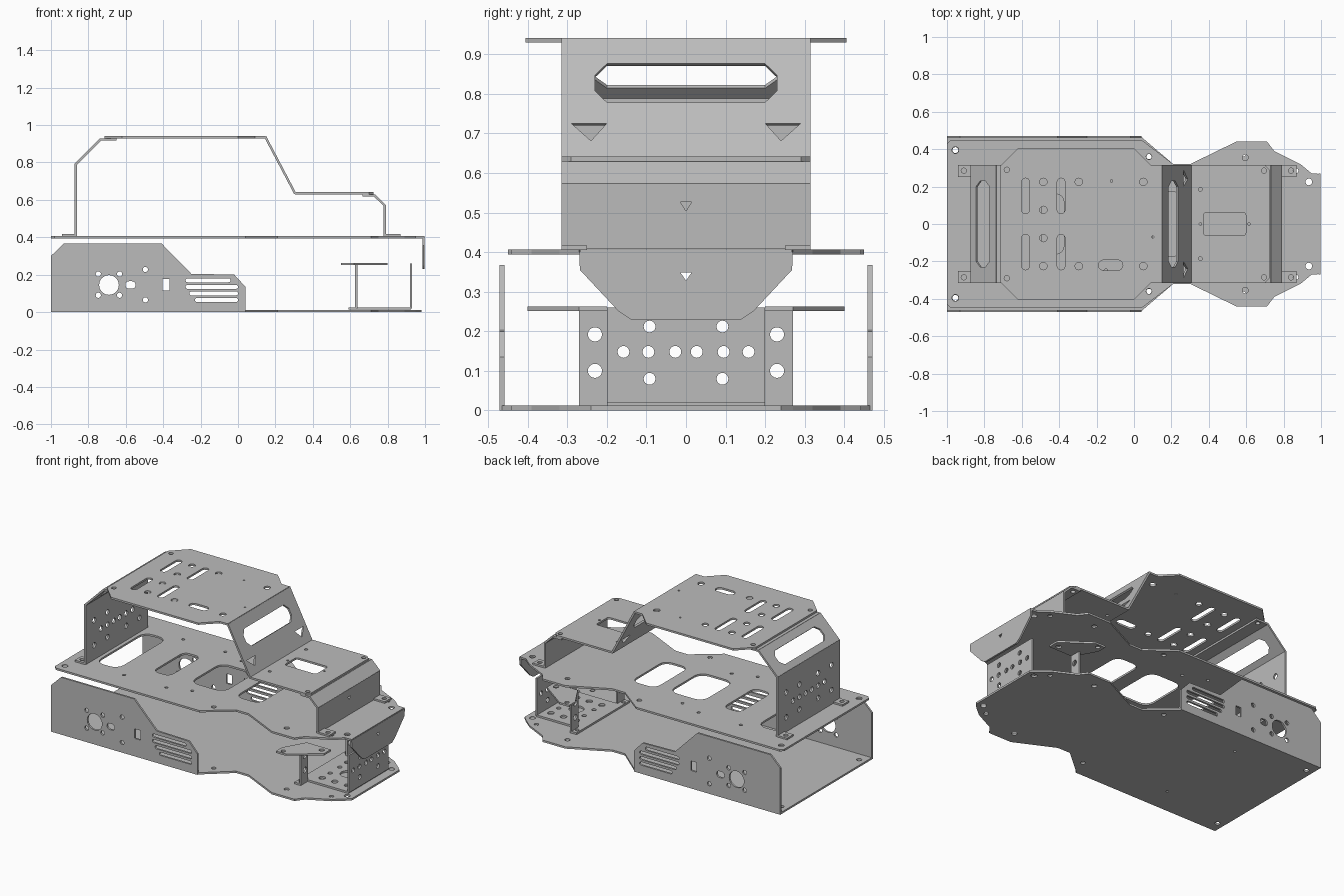
import bpy, bmesh, math
from mathutils import Matrix, Vector

T = 0.012  # sheet thickness
cube = bpy.data.objects.get("Cube")
if cube:
    bpy.data.objects.remove(cube)

metal = bpy.data.materials.new("brushed grey metal")
metal.use_nodes = True
GREY = (0.5, 0.5, 0.5, 1)
metal.diffuse_color = GREY
metal.node_tree.nodes["Principled BSDF"].inputs["Base Color"].default_value = GREY


# ---- outline helpers (2D loops) ----
def slot(cx, cy, w, h, r=None, n=5):
    """Rounded rectangle; the default radius gives a full slot."""
    r = min(w, h) / 2 - 0.0005 if r is None else r
    pts = []
    for k, (sx, sy) in enumerate([(1, 1), (-1, 1), (-1, -1), (1, -1)]):
        for i in range(n):
            a = math.pi / 2 * (k + i / (n - 1))
            pts.append((cx + sx * (w / 2 - r) + r * math.cos(a),
                        cy + sy * (h / 2 - r) + r * math.sin(a)))
    return pts


def hole(cx, cy, r):
    return [(cx + r * math.cos(i * math.pi / 8), cy + r * math.sin(i * math.pi / 8)) for i in range(16)]


def pair(cx, cy, r):
    return [hole(cx, cy, r), hole(cx, -cy, r)]


def sym(half):
    return half + [(x, -y) for x, y in reversed(half)]


def rect(x0, x1, y0, y1):
    return [(x0, y0), (x1, y0), (x1, y1), (x0, y1)]


def flip(loops):
    return [[(x, -y) for x, y in lp] for lp in loops]


# ---- sheet helpers ----
def frame(origin, u, v):
    u, v = Vector(u).normalized(), Vector(v).normalized()
    m = Matrix((u, v, u.cross(v))).transposed().to_4x4()
    m.translation = origin
    return m


def flat(z):
    return frame((0, 0, z), (1, 0, 0), (0, 1, 0))


def upright(x):
    return frame((x, 0, 0), (0, 1, 0), (0, 0, 1))


def side(y):
    return frame((0, y, 0), (1, 0, 0), (0, 0, 1))


def sheet(name, parts):
    """Join cut sheets, each given as (frame, [outline, hole, ...])."""
    bm = bmesh.new()
    for mat, loops in parts:
        cu = bpy.data.curves.new("outline", 'CURVE')
        cu.dimensions, cu.fill_mode, cu.extrude = '2D', 'BOTH', T / 2
        for lp in loops:
            sp = cu.splines.new('POLY')
            sp.points.add(len(lp) - 1)
            for p, (x, y) in zip(sp.points, lp):
                p.co = (x, y, 0, 1)
            sp.use_cyclic_u = True
        ob = bpy.data.objects.new("outline", cu)
        me = bpy.data.meshes.new_from_object(ob)
        me.transform(mat)
        bm.from_mesh(me)
        bpy.data.objects.remove(ob)
        bpy.data.curves.remove(cu)
        bpy.data.meshes.remove(me)
    bmesh.ops.remove_doubles(bm, verts=bm.verts, dist=0.0001)
    bmesh.ops.recalc_face_normals(bm, faces=bm.faces)
    mesh = bpy.data.meshes.new(name)
    bm.to_mesh(mesh)
    bm.free()
    mesh.materials.clear()
    mesh.materials.append(metal)
    for f in mesh.polygons:
        f.material_index = 0
        f.use_smooth = False
    bpy.context.scene.collection.objects.link(bpy.data.objects.new(name, mesh))


def bend(p, q, hw, holes=()):
    """Sloped strip from p to q in the xz plane, with local (distance, y) holes."""
    d = Vector((q[0] - p[0], 0, q[1] - p[1]))
    e = 0.003
    return (frame((p[0], 0, p[1]), d, (0, 1, 0)), [rect(-e, d.length + e, -hw, hw), *holes])


def window(c, w, hw):
    """Long opening with chamfered ends."""
    return sym([(c - w / 2, hw - 0.03), (c - w / 5, hw), (c + w / 5, hw), (c + w / 2, hw - 0.03)])


# ---- floor pan with folded side walls ----
waist = [(0.21, 0.32), (0.30, 0.32), (0.55, 0.442), (0.71, 0.442), (0.75, 0.39), (0.89, 0.32)]
front_holes = pair(0.595, 0.355, 0.016) + pair(0.935, 0.225, 0.018) + pair(0.865, 0.285, 0.014)
floor = sym([(-1, 0.465), (0.04, 0.465)] + waist + [(0.95, 0.27), (0.98, 0.24)])
wall = [(-1, 0), (-1, 0.30), (-0.93, 0.368), (-0.41, 0.368), (-0.25, 0.205),
        (-0.02, 0.2), (0.04, 0.135), (0.04, 0)]
wall_cuts = [hole(-0.69, 0.145, 0.053), slot(-0.575, 0.145, 0.055, 0.04), slot(-0.385, 0.146, 0.04, 0.062, 0.003)]
wall_cuts += [hole(-0.69 + sx * 0.057, 0.147 + sz * 0.057, 0.014) for sx in (-1, 1) for sz in (-1, 1)]
wall_cuts += [hole(-0.495, z, 0.014) for z in (0.065, 0.228)]
for z, x0, x1 in [(0.17, -0.28, -0.04), (0.135, -0.28, 0), (0.1, -0.26, 0), (0.065, -0.23, 0)]:
    wall_cuts.append(slot((x0 + x1) / 2, z, x1 - x0, 0.021))
sheet("floor_pan", [(flat(T / 2), [floor] + front_holes + pair(-0.955, 0.395, 0.016)
                     + pair(0.08, 0.36, 0.014) + pair(-0.5, 0.3, 0.008))]
      + [(side(s * 0.465), [wall] + wall_cuts) for s in (-1, 1)])

# ---- middle deck with folded front lip ----
deck = sym([(-1, 0.43), (-0.98, 0.45), (0.04, 0.45)] + waist + [(0.95, 0.27), (0.996, 0.268)])
deck_cuts = [slot(-0.76, 0, 0.16, 0.5, 0.06), slot(-0.435, 0, 0.12, 0.32, 0.04),
             slot(-0.11, 0, 0.24, 0.32, 0.06), slot(0.185, 0, 0.17, 0.34, 0.05)]
deck_cuts += front_holes + pair(-0.955, 0.395, 0.018) + pair(0.08, 0.36, 0.015) + pair(-0.91, 0.285, 0.014)
deck_cuts += pair(-0.3, 0.3, 0.01) + pair(-0.6, 0.3, 0.01) + pair(-0.15, 0.25, 0.01)
lip = sym([(0.4, 0.27), (0.355, 0.268), (0.25, 0.17), (0.23, 0.14)])
lip = [(y, z) for z, y in lip]
sheet("middle_deck", [(flat(0.4), [deck] + deck_cuts),
                      (upright(0.992), [lip, [(-0.014, 0.348), (0.014, 0.348), (0, 0.328)]])])

# ---- roof, windscreen and bonnet bent from one sheet ----
roof = sym([(-0.715, 0.31), (-0.62, 0.405), (0, 0.405), (0.09, 0.315), (0.147, 0.315)])
roof_cuts = [slot(-0.125, -0.22, 0.13, 0.055)]
for x, y in [(-0.485, 0.225), (-0.295, 0.225), (0.05, 0.225), (-0.485, 0.075)]:
    roof_cuts += pair(x, y, 0.02)
roof_cuts += [slot(x, y, 0.042, 0.19) for x in (-0.58, -0.39) for y in (-0.15, 0.15)]
roof_cuts += pair(-0.68, 0.29, 0.014) + [hole(-0.12, 0.23, 0.006), hole(0.1, -0.07, 0.006)]
corner = [(0.24, 0.29), (0.24, 0.2), (0.29, 0.24)]
screen = [window(0.125, 0.11, 0.23), corner, *flip([corner])]
bonnet = sym([(0.305, 0.315), (0.70, 0.315), (0.725, 0.29)])
bonnet_cuts = [slot(0.485, 0, 0.225, 0.125, 0.015), hole(0.615, 0, 0.007), hole(0.355, 0, 0.007)]
bonnet_cuts += pair(0.355, 0.185, 0.01) + pair(0.695, 0.285, 0.014)
sheet("roof_and_bonnet", [(flat(0.935), [roof] + roof_cuts),
                          bend((0.147, 0.935), (0.305, 0.635), 0.315, screen),
                          (flat(0.635), [bonnet] + bonnet_cuts)])


# ---- bent end brackets ----
def feet(x0, x1, xh):
    tab = [rect(x0, x1, 0.25, 0.315), hole(xh, 0.285, 0.014)]
    return [(flat(0.411), loops) for loops in (tab, flip(tab))]


panel_cuts = []
for s, y in [(0.09, 0.23), (0.25, 0.23), (0.09, 0.095), (0.17, 0.16), (0.17, 0.095), (0.17, 0.03), (0.25, 0.095)]:
    panel_cuts += pair(s, y, 0.017)
sheet("rear_bracket", feet(-0.94, -0.868, -0.91) + [
    bend((-0.868, 0.411), (-0.868, 0.79), 0.315, panel_cuts),
    bend((-0.868, 0.79), (-0.735, 0.923), 0.315, [window(0.09, 0.1, 0.23)]),
    (flat(0.923), [rect(-0.735, -0.65, -0.315, 0.315), *pair(-0.68, 0.29, 0.014)])])
sheet("front_bracket", feet(0.785, 0.87, 0.84) + [
    bend((0.785, 0.411), (0.785, 0.57), 0.315, [[(0.115, -0.014), (0.115, 0.014), (0.093, 0)]]),
    bend((0.785, 0.57), (0.73, 0.623), 0.315),
    (flat(0.623), [rect(0.665, 0.73, -0.315, 0.315), *pair(0.695, 0.285, 0.014)])])

# ---- nose tray with front panel, side posts and arms ----
tray = sym([(0.59, 0.27), (0.635, 0.27), (0.635, 0.2), (0.925, 0.2)])
tray_cuts = [hole(0.78, 0, 0.045)] + pair(0.61, 0.235, 0.012)
for x in (0.69, 0.78, 0.87):
    tray_cuts += pair(x, 0.13, 0.02) + ([] if x == 0.78 else pair(x, 0.05, 0.014))
nose = []
for z, y in [(0.212, 0.092), (0.148, 0.158), (0.148, 0.095), (0.148, 0.027), (0.08, 0.092)]:
    nose += [hole(s * y, z, 0.015) for s in (-1, 1)]
post = [rect(0.2, 0.27, 0.02, 0.255), hole(0.23, 0.1, 0.018), hole(0.23, 0.192, 0.018)]
arm = [[(0.55, 0.4), (0.62, 0.4), (0.8, 0.27), (0.8, 0.2), (0.63, 0.2), (0.55, 0.34)],
       hole(0.585, 0.375, 0.014), hole(0.76, 0.235, 0.016)]
parts = [(flat(0.019), [tray] + tray_cuts), (upright(0.925), [rect(-0.2, 0.2, 0.02, 0.26)] + nose)]
for s in (1, -1):
    parts.append((upright(0.632), [[(s * y, z) for y, z in lp] for lp in post]))
    parts.append((flat(0.257), arm if s > 0 else flip(arm)))
sheet("nose_tray", parts)
